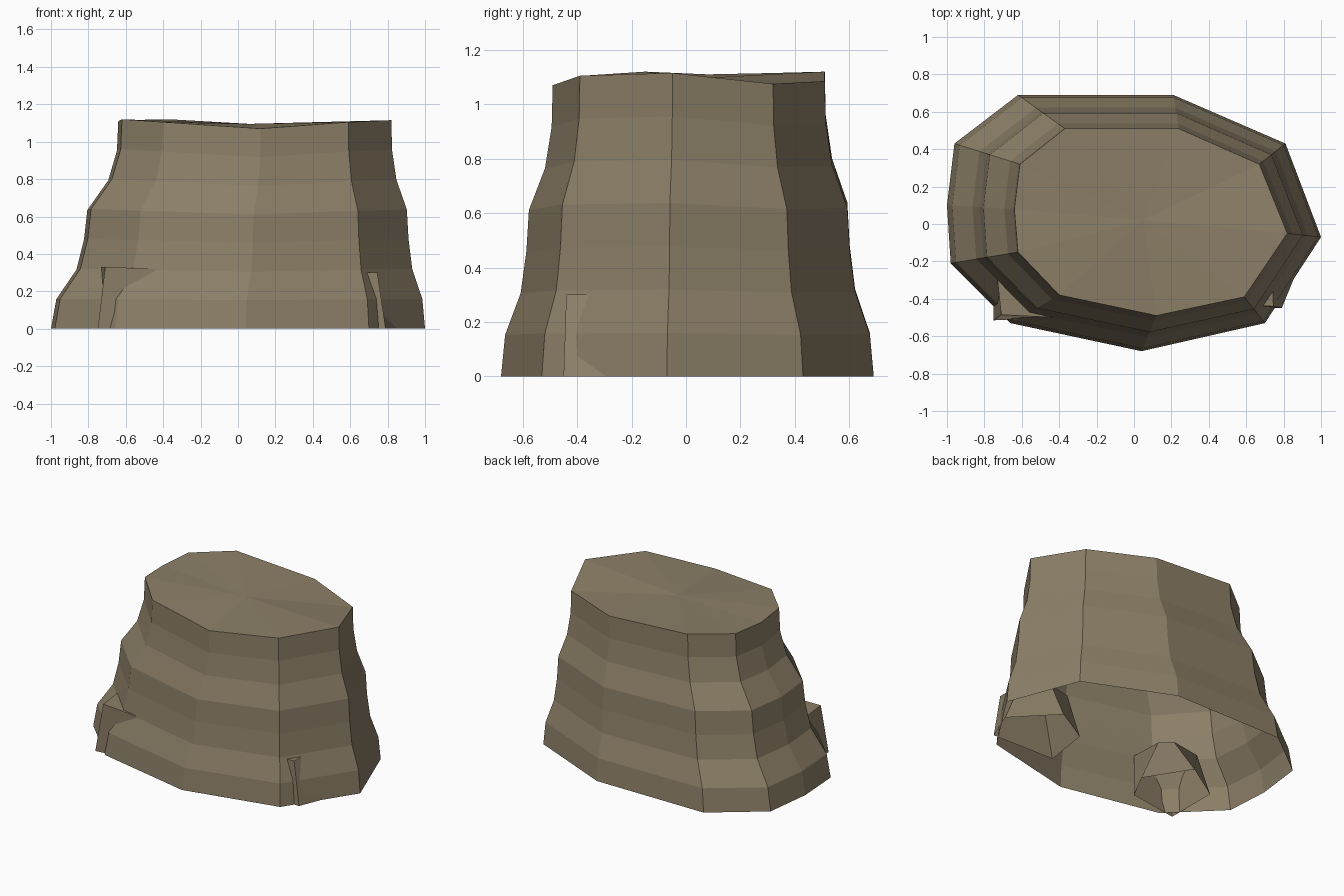
import bpy, bmesh

if "Cube" in bpy.data.objects:
    bpy.data.objects.remove(bpy.data.objects["Cube"])

stone = bpy.data.materials.new("weathered_brown")
stone.diffuse_color = (0.262, 0.212, 0.136, 1)
stone.use_nodes = True
stone.node_tree.nodes["Principled BSDF"].inputs["Base Color"].default_value = stone.diffuse_color


def lofted(name, base, top, heights, levels, centre=None):
    """Open-bottomed shell blended from base outline to top outline.
    levels = (height fraction, blend fraction) per ring."""
    bm = bmesh.new()
    rings = []
    for h, t in levels:
        rings.append([bm.verts.new((b[0] + (p[0] - b[0]) * t,
                                    b[1] + (p[1] - b[1]) * t, z * h))
                      for b, p, z in zip(base, top, heights)])
    n = len(base)
    for lo, hi in zip(rings, rings[1:]):
        for i in range(n):
            j = (i + 1) % n
            bm.faces.new((lo[i], lo[j], hi[j], hi[i]))
    if centre:
        c = bm.verts.new(centre)
        for i in range(n):
            bm.faces.new((rings[-1][i], rings[-1][(i + 1) % n], c))
    else:
        bm.faces.new(rings[-1])
    me = bpy.data.meshes.new(name)
    bm.to_mesh(me)
    bm.free()
    me.materials.append(stone)
    ob = bpy.data.objects.new(name, me)
    bpy.context.collection.objects.link(ob)
    return ob


# Main ten-sided stump, counter-clockwise from the right
base = [(1, -.07), (.81, .43), (.21, .69), (-.62, .69), (-.96, .43),
        (-1, .1), (-.98, -.21), (-.66, -.53), (.04, -.68), (.70, -.53)]
top = [(.82, -.05), (.67, .32), (.24, .51), (-.37, .51), (-.61, .32),
       (-.64, .08), (-.62, -.15), (-.40, -.38), (.12, -.49), (.59, -.39)]
heights = [1.115, 1.075, 1.085, 1.12, 1.115, 1.11, 1.12, 1.105, 1.07, 1.105]
blend = [0, .08, .38, .49, .54, .85, .98, 1]
lofted("stump_body", base, top, heights,
       [(i / 7, t) for i, t in enumerate(blend)], (.05, .02, 1.095))

# Small five-sided rocks poking out at the front corners
lofted("left_rock",
       [(-.75, -.515), (-.385, -.46), (-.28, -.26), (-.47, .04), (-.75, -.14)],
       [(-.71, -.485), (-.42, -.50), (-.43, -.275), (-.50, -.20), (-.735, -.25)],
       [.33, .32, .32, .32, .33], [(0, 0), (1, 1)])
lofted("right_rock",
       [(.79, -.45), (.88, -.23), (.62, .04), (.36, -.11), (.31, -.44)],
       [(.745, -.44), (.74, -.25), (.59, -.12), (.42, -.16), (.38, -.43)],
       [.30] * 5, [(0, 0), (1, 1)])
